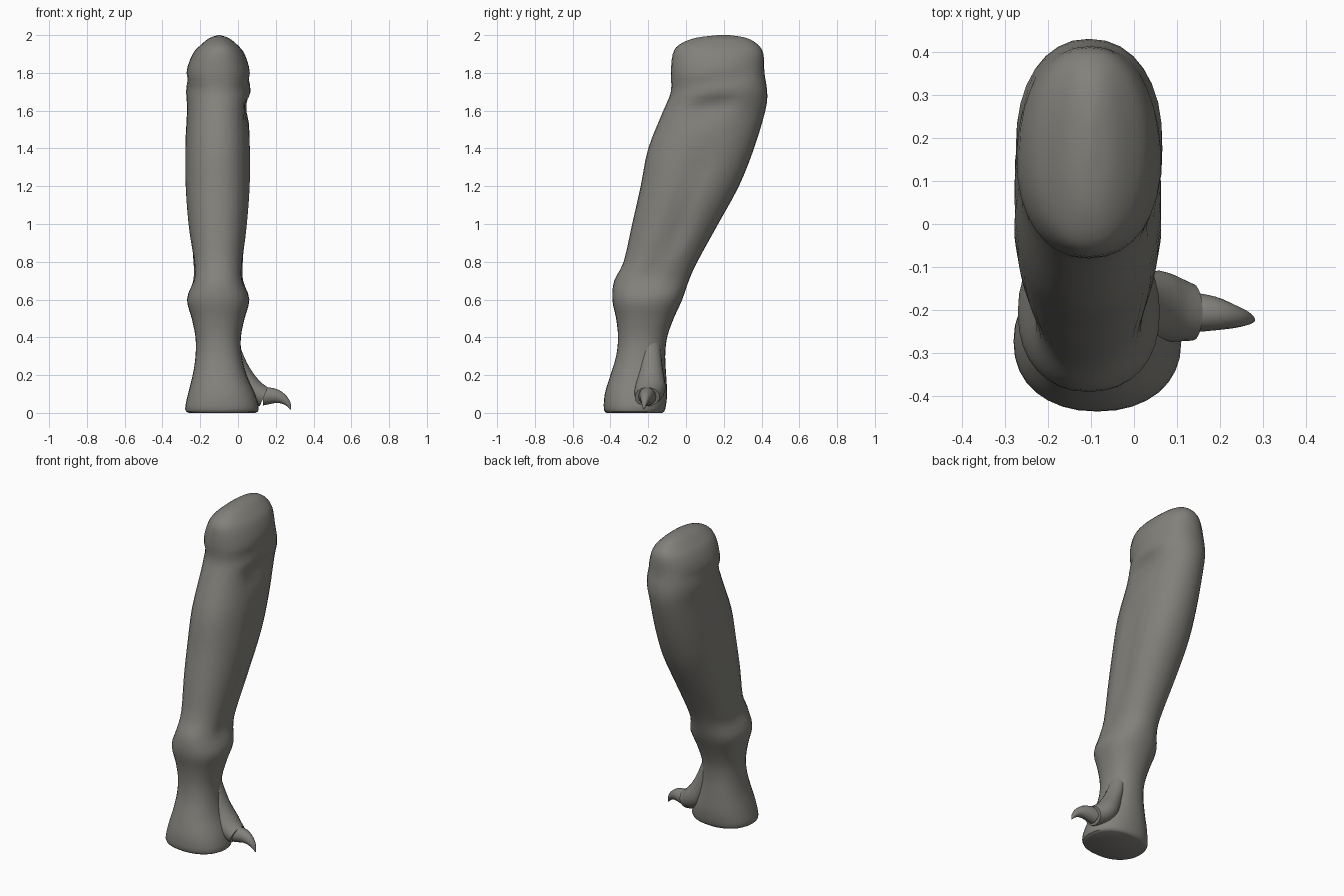
import bpy, bmesh, math
from mathutils import Vector

if "Cube" in bpy.data.objects:
    bpy.data.objects.remove(bpy.data.objects["Cube"])

hide = bpy.data.materials.new("grey_hide")
hide.diffuse_color = (0.225, 0.22, 0.2, 1)
hide.use_nodes = True
hide.node_tree.nodes["Principled BSDF"].inputs["Base Color"].default_value = hide.diffuse_color


def catmull(rows, steps):
    """Smoothly interpolate a list of number rows."""
    v = [Vector(r) for r in rows]
    out = []
    for i in range(len(v) - 1):
        a, b, c, d = v[max(i - 1, 0)], v[i], v[i + 1], v[min(i + 2, len(v) - 1)]
        for k in range(steps):
            t = k / steps
            out.append(0.5 * (2 * b + (c - a) * t + (2 * a - 5 * b + 4 * c - d) * t ** 2
                              + (3 * b - a - 3 * c + d) * t ** 3))
    return out + [v[-1]]


def skin(name, rings):
    """Bridge closed rings of points and cap both ends."""
    bm = bmesh.new()
    loops = [[bm.verts.new(p) for p in ring] for ring in rings]
    n = len(loops[0])
    for a, b in zip(loops, loops[1:]):
        for i in range(n):
            j = (i + 1) % n
            bm.faces.new((a[i], a[j], b[j], b[i]))
    bm.faces.new(loops[0])
    bm.faces.new(loops[-1])
    bmesh.ops.recalc_face_normals(bm, faces=bm.faces)
    me = bpy.data.meshes.new(name)
    bm.to_mesh(me)
    bm.free()
    me.materials.append(hide)
    ob = bpy.data.objects.new(name, me)
    bpy.context.collection.objects.link(ob)
    return ob


def tube(name, rows, steps, sides, widen):
    """Tapered tube along x, y, z, radius rows; widen stretches it in y."""
    path = catmull([r[:3] for r in rows], steps)
    radii = [r[0] for r in catmull([(r[3], 0) for r in rows], steps)]
    rings = []
    for i, (p, r) in enumerate(zip(path, radii)):
        t = path[min(i + 1, len(path) - 1)] - path[max(i - 1, 0)]
        side = Vector((0, 1, 0))
        up = t.cross(side).normalized()
        rings.append([p + side * (r * widen * math.cos(a)) + up * (r * math.sin(a))
                      for a in (2 * math.pi * k / sides for k in range(sides))])
    return skin(name, rings)


# Leg outline: z, left x, right x, front y, back y
OUTLINE = [
    (0, -0.26, 0.09, -0.42, -0.125), (0.02, -0.28, 0.11, -0.435, -0.11),
    (0.1, -0.265, 0.09, -0.43, -0.10), (0.2, -0.24, 0.045, -0.40, -0.105),
    (0.3, -0.225, 0.02, -0.37, -0.11), (0.4, -0.225, 0.015, -0.36, -0.10),
    (0.5, -0.245, 0.035, -0.37, -0.065), (0.6, -0.27, 0.06, -0.39, -0.02),
    (0.7, -0.24, 0.03, -0.38, 0.015), (0.8, -0.24, 0.03, -0.33, 0.06),
    (1.0, -0.265, 0.05, -0.285, 0.17), (1.2, -0.28, 0.065, -0.24, 0.28),
    (1.4, -0.28, 0.065, -0.20, 0.36), (1.6, -0.27, 0.055, -0.12, 0.42),
    (1.7, -0.275, 0.068, -0.08, 0.43), (1.8, -0.275, 0.065, -0.08, 0.415),
    (1.9, -0.24, 0.035, -0.07, 0.41), (1.95, -0.195, -0.005, -0.035, 0.38),
    (1.985, -0.15, -0.05, 0.05, 0.32), (2.0, -0.105, -0.095, 0.17, 0.23),
]
# Creases on the flanks: y0, z0, y1, z1, width, depth, both sides?
CREASES = [
    (0.09, 1.35, -0.05, 0.95, 0.035, 0.022, True),
    (-0.05, 0.95, -0.2, 0.72, 0.04, 0.01, True),
    (-0.1, 1.71, 0.32, 1.79, 0.03, 0.012, True),
    (0.07, 1.61, 0.2, 1.64, 0.04, 0.025, False),
]


def crease_depth(x, y, z):
    total = 0
    for y0, z0, y1, z1, w, depth, both in CREASES:
        if not both and x < -0.1:
            continue
        a, d, p = Vector((y0, z0)), Vector((y1 - y0, z1 - z0)), Vector((y, z))
        t = max(0, min(1, (p - a).dot(d) / d.length_squared))
        total += depth * math.exp(-((p - a - d * t).length / w) ** 2)
    return total


# Leg: stacked rounded ovals
SIDES = 32
rings = []
for z, x0, x1, y0, y1 in catmull(OUTLINE, 3):
    ring = []
    for k in range(SIDES):
        a = 2 * math.pi * k / SIDES
        c, s = math.cos(a), math.sin(a)
        cx = math.copysign(abs(c) ** 0.9, c)
        sy = math.copysign(abs(s) ** 0.9, s)
        x = (x0 + x1) / 2 + (x1 - x0) / 2 * cx
        y = (y0 + y1) / 2 + (y1 - y0) / 2 * sy
        x -= crease_depth(x, y, z) * cx
        ring.append((x, y, z))
    rings.append(ring)
leg = skin("leg", rings)

# Side toe: ridge running down the ankle
toe = tube("side_toe", [(-0.06, -0.19, 0.43, 0.04), (0.0, -0.185, 0.25, 0.05),
                        (0.06, -0.19, 0.13, 0.068), (0.137, -0.205, 0.085, 0.055)],
           4, 18, 1.2)

# Claw: curved, pointed cone
claw = tube("claw", [(0.13, -0.205, 0.088, 0.05), (0.19, -0.208, 0.09, 0.041),
                     (0.235, -0.215, 0.075, 0.028), (0.265, -0.22, 0.048, 0.015),
                     (0.28, -0.224, 0.018, 0.002)], 3, 14, 0.95)

# Soft shading with sharp edges kept
for ob in (leg, toe, claw):
    bpy.ops.object.select_all(action='DESELECT')
    ob.select_set(True)
    bpy.context.view_layer.objects.active = ob
    bpy.ops.object.shade_smooth_by_angle(angle=math.radians(35))
